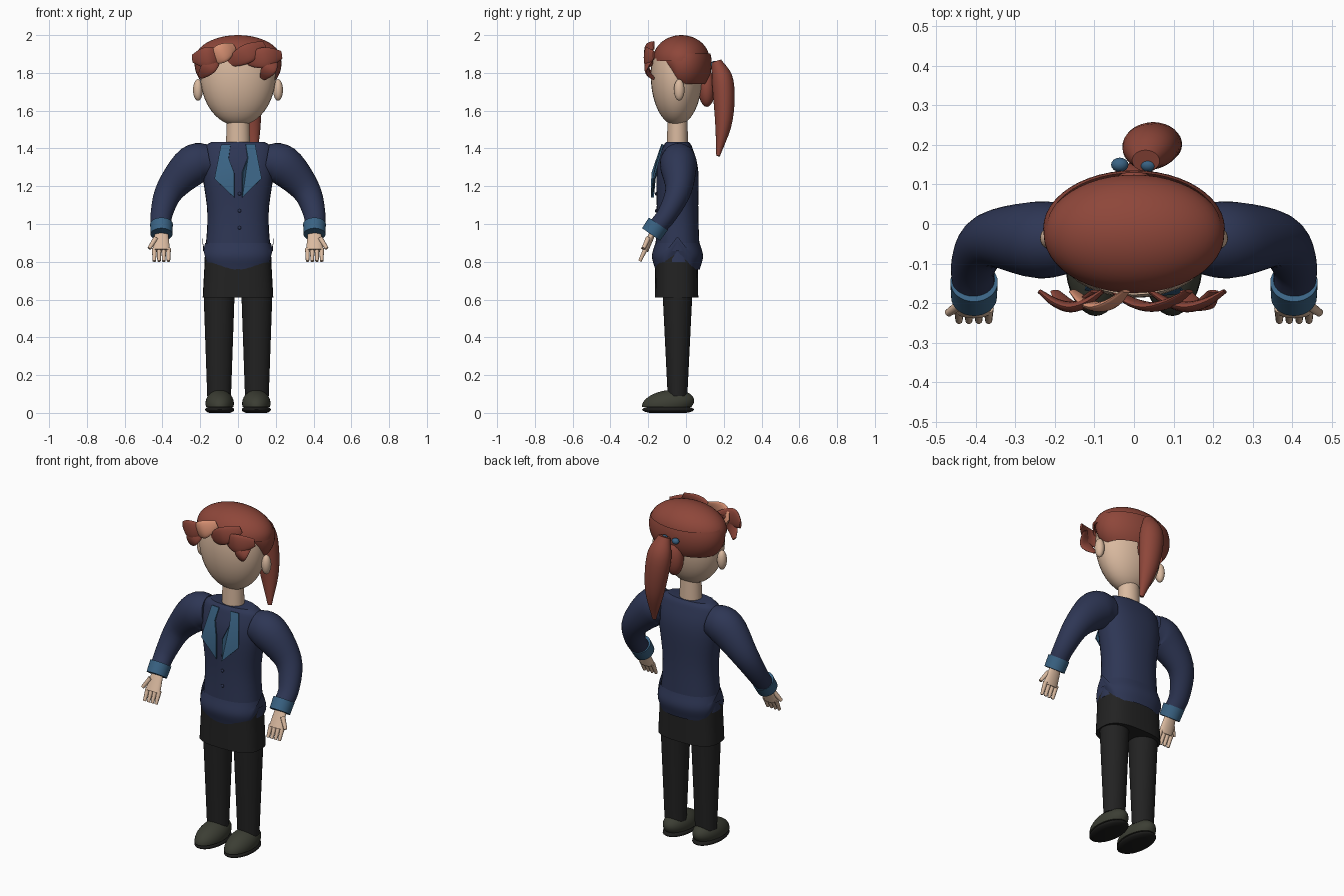
import bpy, bmesh, math
from mathutils import Vector

cube = bpy.data.objects.get("Cube")
if cube:
    bpy.data.objects.remove(cube, do_unlink=True)


def material(name, *rgb):
    mat = bpy.data.materials.new(name)
    mat.use_nodes = True
    mat.diffuse_color = (*rgb, 1)
    mat.node_tree.nodes["Principled BSDF"].inputs["Base Color"].default_value = (*rgb, 1)
    return mat


SKIN = material("skin", .7, .49, .35)
HAIR = material("auburn hair", .27, .062, .042)
PEACH = material("light lock", .68, .28, .17)
NAVY = material("navy cloth", .027, .037, .09)
BLUE = material("blue trim", .042, .125, .23)
BLACK = material("black cloth", .016, .016, .016)
SHOE = material("shoe leather", .045, .048, .034)
SOLE = material("dark sole", .012, .012, .011)


def finish(name, bm, mat):
    """Clean the mesh, shade it smooth with sharp rims and add it to the scene."""
    bmesh.ops.remove_doubles(bm, verts=bm.verts[:], dist=.0001)
    bmesh.ops.recalc_face_normals(bm, faces=bm.faces[:])
    mesh = bpy.data.meshes.new(name)
    bm.to_mesh(mesh)
    bm.free()
    mesh.materials.append(mat)
    mesh.shade_smooth()
    mesh.set_sharp_from_angle(angle=math.radians(40))
    bpy.context.collection.objects.link(bpy.data.objects.new(name, mesh))


def smooth(rows, steps=5):
    """Run a smooth curve through a few rows of values."""
    rows = [Vector(row) for row in rows]
    ends = [rows[0] * 2 - rows[1], *rows, rows[-1] * 2 - rows[-2]]
    result = []
    for a, b, c, d in zip(ends, ends[1:], ends[2:], ends[3:]):
        for step in range(steps):
            t = step / steps
            result.append(b + (c - a) * (t / 2) + (a * 2 - b * 5 + c * 4 - d) * (t * t / 2)
                          + (b * 3 - a - c * 3 + d) * (t ** 3 / 2))
    return result + [rows[-1]]


def bridge(name, frames, mat, sides=32, power=2, lids=True, warp=None):
    """Bridge rounded rings, each given as centre, u axis and v axis."""
    bm = bmesh.new()
    rings = []
    for centre, u, v in frames:
        ring = []
        for i in range(sides):
            angle = math.tau * i / sides
            a, b = (math.copysign(abs(f(angle)) ** (2 / power), f(angle)) for f in (math.cos, math.sin))
            point = centre + u * a + v * b
            if warp:
                warp(point)
            ring.append(bm.verts.new(point))
        rings.append(ring)
    for low, high in zip(rings, rings[1:]):
        for i in range(sides):
            bm.faces.new((low[i - 1], low[i], high[i], high[i - 1]))
    if lids:
        bm.faces.new(rings[0])
        bm.faces.new(rings[-1])
    finish(name, bm, mat)


def loft(name, x, y, rows, mat, **options):
    """Horizontal rings from rows of height, half width and half depth."""
    frames = [(Vector((x, y, z)), Vector((w, 0, 0)), Vector((0, d, 0))) for z, w, d in smooth(rows)]
    bridge(name, frames, mat, **options)


def ellipsoid(name, centre, size, mat, low=-math.pi / 2, high=math.pi / 2, **options):
    """Ellipsoid, optionally cut off between two latitudes."""
    x, y, z = centre
    frames = []
    for i in range(13):
        lat = low + (high - low) * i / 12
        frames.append((Vector((x, y, z + size[2] * math.sin(lat))),
                       Vector((size[0] * math.cos(lat), 0, 0)), Vector((0, size[1] * math.cos(lat), 0))))
    bridge(name, frames, mat, **options)


def tube(name, rows, mat, side=1, flat=1, **options):
    """Rings across a path of x, y, z and radius; flat scales the thickness."""
    rows = smooth(rows)
    path = [Vector((side * row.x, row.y, row.z)) for row in rows]
    frames = []
    for i, row in enumerate(rows):
        along = (path[min(i + 1, len(path) - 1)] - path[max(i - 1, 0)]).normalized()
        u = Vector((0, 1, 0)).cross(along).normalized()
        frames.append((path[i], u * row.w, along.cross(u) * row.w * flat))
    bridge(name, frames, mat, **options)


def lock(name, start, end, width, mat=HAIR):
    """Flat fringe lock bowing out in front of the forehead."""
    rows = []
    for i in range(5):
        t = i / 4
        bow = math.sin(math.pi * t)
        x, z = Vector(start).lerp(Vector(end), t)
        rows.append((x, -.17 - .04 * bow, z, width * (.4 + .6 * bow)))
    tube(name, rows, mat, flat=.25, sides=16)


def hairline(point):
    """Raise the hair edge towards the forehead."""
    rise = min(max((-point.y - .05) / .09, 0), 1)
    point.z += (1.9 - point.z) * rise * .8


def notch(point):
    """Cut a pointed vent into each side of the hem."""
    if point.z < .85:
        point.z += .09 * max(0, 1 - abs(point.y + .045) / .07)


def heel_lean(point):
    """Slope the shoe up from toe to ankle."""
    point.y += (point.z - .05) * .4


# Head and neck
ellipsoid("head", (0, -.05, 1.79), (.2, .137, .27), SKIN, high=.33)
loft("neck", 0, -.045, [(1.38, .064, .056), (1.57, .06, .053)], SKIN)

# Hair
ellipsoid("lower_hair", (0, -.012, 1.85), (.23, .148, .18), HAIR, low=-.65, high=.3,
          lids=False, warp=hairline, sides=48)
ellipsoid("hair_cap", (0, -.025, 1.87), (.229, .15, .13), HAIR, low=-.05, sides=48)

# Fringe
lock("fringe_lock_right", (-.08, 1.89), (-.24, 1.875), .055)
lock("fringe_tip_right", (-.1, 1.89), (-.2, 1.78), .04)
lock("fringe_lock_light", (-.02, 1.94), (-.155, 1.865), .05, PEACH)
lock("fringe_lock_middle", (-.05, 1.85), (.14, 1.95), .05)
lock("fringe_lock_left", (.04, 1.865), (.23, 1.895), .055)
lock("fringe_tip_left", (.2, 1.88), (.13, 1.77), .04)

# Ponytail with its short under-lock
tube("ponytail", [(.03, .16, 1.86, .035), (.04, .195, 1.75, .07), (.065, .2, 1.55, .057),
                  (.09, .17, 1.36, .012)], HAIR, flat=.82)
ellipsoid("under_lock", (0, .11, 1.72), (.055, .045, .1), HAIR)

# Jacket
loft("jacket_body", 0, -.045, [(.8, .178, .12), (1.05, .162, .11), (1.28, .19, .11), (1.4, .18, .08),
                               (1.435, .14, .06)], NAVY, power=2.3)
loft("jacket_hem", 0, -.045, [(.76, .172, .118), (.83, .188, .135), (.9, .174, .117)], NAVY,
     sides=64, power=2.3, lids=False, warp=notch)
for i in range(3):
    ellipsoid("jacket_button", (.008, -.158, .98 + i * .09), (.009, .006, .009), NAVY, sides=12)

# Hips
loft("hips", 0, -.05, [(.61, .187, .115), (.86, .173, .112)], BLACK, power=2.8)

LAPEL = [(.04, 1.42), (.09, 1.42), (.125, 1.24), (.02, 1.14), (.02, 1.27), (.05, 1.35)]

for side, label in ((1, "left"), (-1, "right")):
    # Ear and hair tie
    ellipsoid(label + "_ear", (side * .212, -.036, 1.71), (.026, .028, .057), SKIN, sides=20)
    ellipsoid(label + "_hair_tie", (side * .036, .15, 1.845), (.022, .018, .018), BLUE, sides=16)

    # Lapel plate following the chest
    bm = bmesh.new()
    corners = [(side * x, max(0, z - 1.27) * .36 + x * x * .6 - .178, z) for x, z in LAPEL]
    plate = bm.faces.new([bm.verts.new(corner) for corner in corners])
    bmesh.ops.triangulate(bm, faces=[plate])
    bmesh.ops.solidify(bm, geom=bm.faces[:], thickness=.008)
    finish(label + "_lapel", bm, BLUE)

    # Sleeve and cuff
    tube(label + "_sleeve", [(.15, -.04, 1.335, .09), (.24, -.04, 1.31, .106), (.36, -.04, 1.18, .076),
                             (.405, -.1, 1.05, .058), (.405, -.17, .965, .052)], NAVY, side, flat=.92)
    tube(label + "_cuff", [(.405, -.147, 1, .06), (.405, -.185, .945, .058)], BLUE, side)

    # Hand
    tube(label + "_palm", [(.405, -.17, .965, .034), (.406, -.22, .86, .046)], SKIN, side, flat=.45)
    for i in range(4):
        x = .368 + i * .025
        tube(f"{label}_finger_{i + 1}", [(x, -.213, .87, .013), (x, -.245, .803, .009)], SKIN, side, sides=10)
    tube(label + "_thumb", [(.435, -.2, .925, .014), (.47, -.225, .87, .01)], SKIN, side, sides=10)

    # Leg, shoe and sole
    loft(label + "_leg", side * .1, -.045, [(.09, .063, .052), (.66, .083, .08)], BLACK)
    x = side * .097
    ellipsoid(label + "_shoe", (x, -.095, .05), (.075, .135, .072), SHOE, low=-.25, warp=heel_lean)
    ellipsoid(label + "_sole", (x, -.095, .017), (.077, .137, .024), SOLE, low=-math.pi / 4, high=math.pi / 4)
